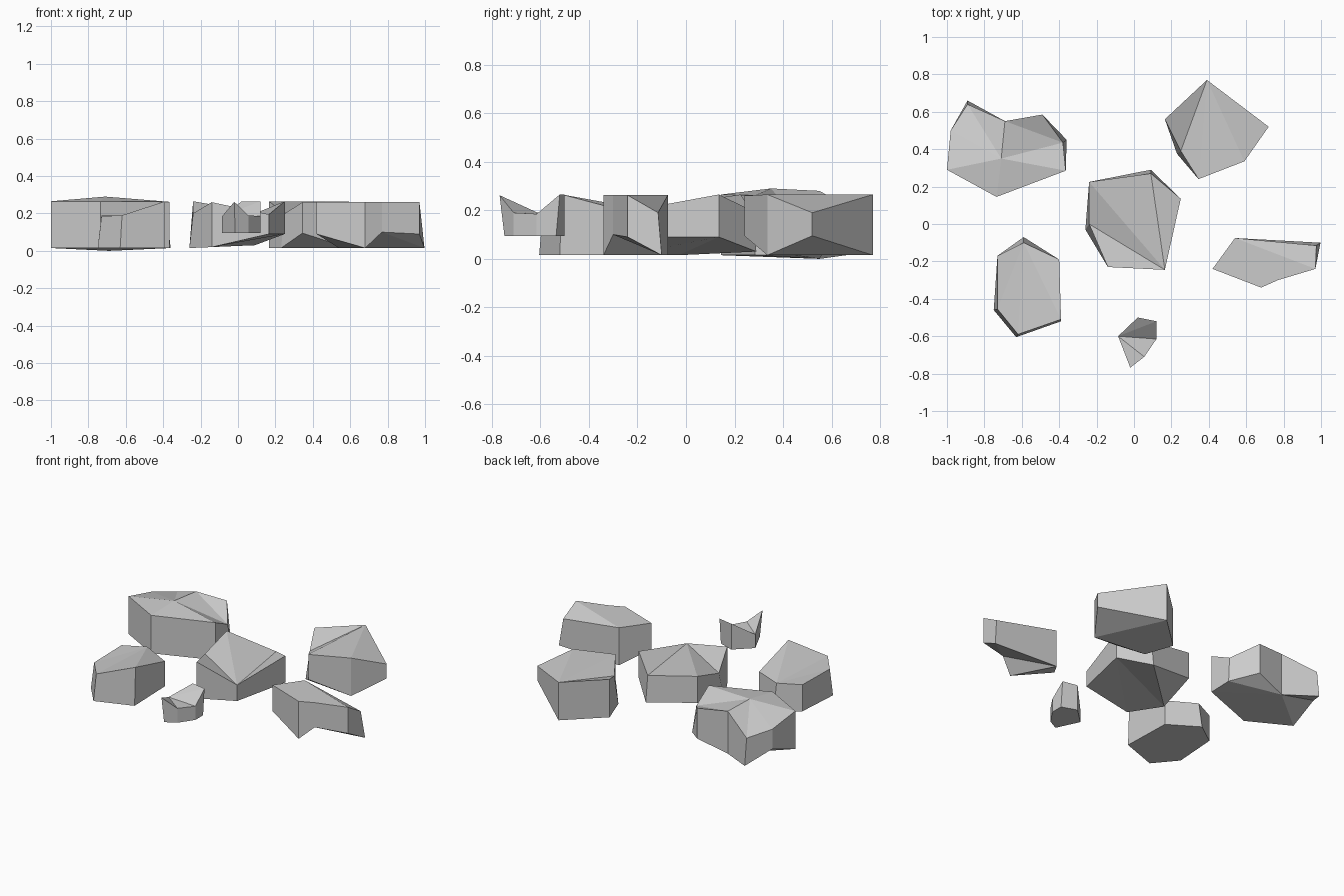
import bpy, bmesh

if "Cube" in bpy.data.objects:
    bpy.data.objects.remove(bpy.data.objects["Cube"])


def rock(name, corners, bottom_shift={}, peak=None, ear=None):
    """Faceted stone. Each corner is (x, y, top z, bottom z), listed around the
    outline; the top folds around the peak, or around the first corner.
    The ear corner gets its own triangle outside the fan."""
    bm = bmesh.new()
    top, low = [], []
    for i, (x, y, zt, zb) in enumerate(corners):
        dx, dy = bottom_shift.get(i, (0, 0))
        top.append(bm.verts.new((x, y, zt)))
        low.append(bm.verts.new((x + dx, y + dy, zb)))
    n = len(corners)
    # top facets
    rim = [v for i, v in enumerate(top) if i != ear]
    if ear is not None:
        bm.faces.new((top[ear - 1], top[ear], top[(ear + 1) % n]))
    if peak:
        p = bm.verts.new(peak)
        for a, b in zip(rim, rim[1:] + rim[:1]):
            bm.faces.new((p, a, b))
    else:
        for a, b in zip(rim[1:], rim[2:]):
            bm.faces.new((rim[0], a, b))
    # sides and underside
    for i in range(n):
        j = (i + 1) % n
        bm.faces.new((top[i], low[i], low[j], top[j]))
    base = bm.faces.new(low[::-1])
    bmesh.ops.triangulate(bm, faces=[base])
    bmesh.ops.recalc_face_normals(bm, faces=bm.faces)
    mesh = bpy.data.meshes.new(name)
    bm.to_mesh(mesh)
    bm.free()
    obj = bpy.data.objects.new(name, mesh)
    bpy.context.collection.objects.link(obj)
    return obj


# Large notched stone, back left
rock("rock_back_left", [
    (-1, .29, .265, .015), (-.98, .50, .22, .09), (-.89, .64, .19, .015),
    (-.69, .55, .28, 0), (-.49, .585, .26, .06), (-.38, .435, .19, .015),
    (-.365, .285, .262, .015), (-.735, .145, .265, .015)],
    {2: (0, .02), 5: (.02, .015)}, peak=(-.71, .35, .29), ear=4)

# Six-sided stone, front left
rock("rock_front_left", [
    (-.59, -.10, .19, .015), (-.73, -.17, .19, .015), (-.73, -.455, .185, .015),
    (-.62, -.59, .19, .015), (-.39, -.51, .265, .015), (-.40, -.19, .18, .015)],
    {0: (0, .03), 2: (-.02, -.005), 3: (-.01, -.015), 4: (0, -.01)})

# Centre stone with tilted underside
rock("rock_centre", [
    (.165, -.245, .195, .09), (.25, .135, .265, .09), (.09, .27, .20, .03),
    (-.24, .225, .265, .09), (-.24, 0, .20, .015), (-.14, -.23, .26, .02)],
    {2: (0, .02), 4: (-.02, -.03)})

# Five-sided stone, back right
rock("rock_back_right", [
    (.39, .77, .265, .015), (.165, .56, .265, .015), (.25, .39, .20, .015),
    (.345, .24, .26, .095), (.59, .335, .265, .015), (.72, .52, .19, .095)],
    {2: (-.02, -.015)})

# Long wedge stone, right
rock("rock_right", [
    (.54, -.075, .262, .015), (.42, -.24, .262, .09), (.68, -.34, .262, .015),
    (.77, -.30, .262, .10), (.97, -.24, .262, .09), (.975, -.115, .19, .015)],
    {5: (.022, .015)})

# Small folded stone, front
rock("rock_small_front", [
    (-.085, -.60, .185, .095), (-.02, -.768, .262, .095), (.055, -.71, .19, .095),
    (.12, -.615, .185, .095), (.12, -.52, .265, .095), (.02, -.50, .265, .095)],
    {1: (.005, .02), 4: (0, -.015)})
